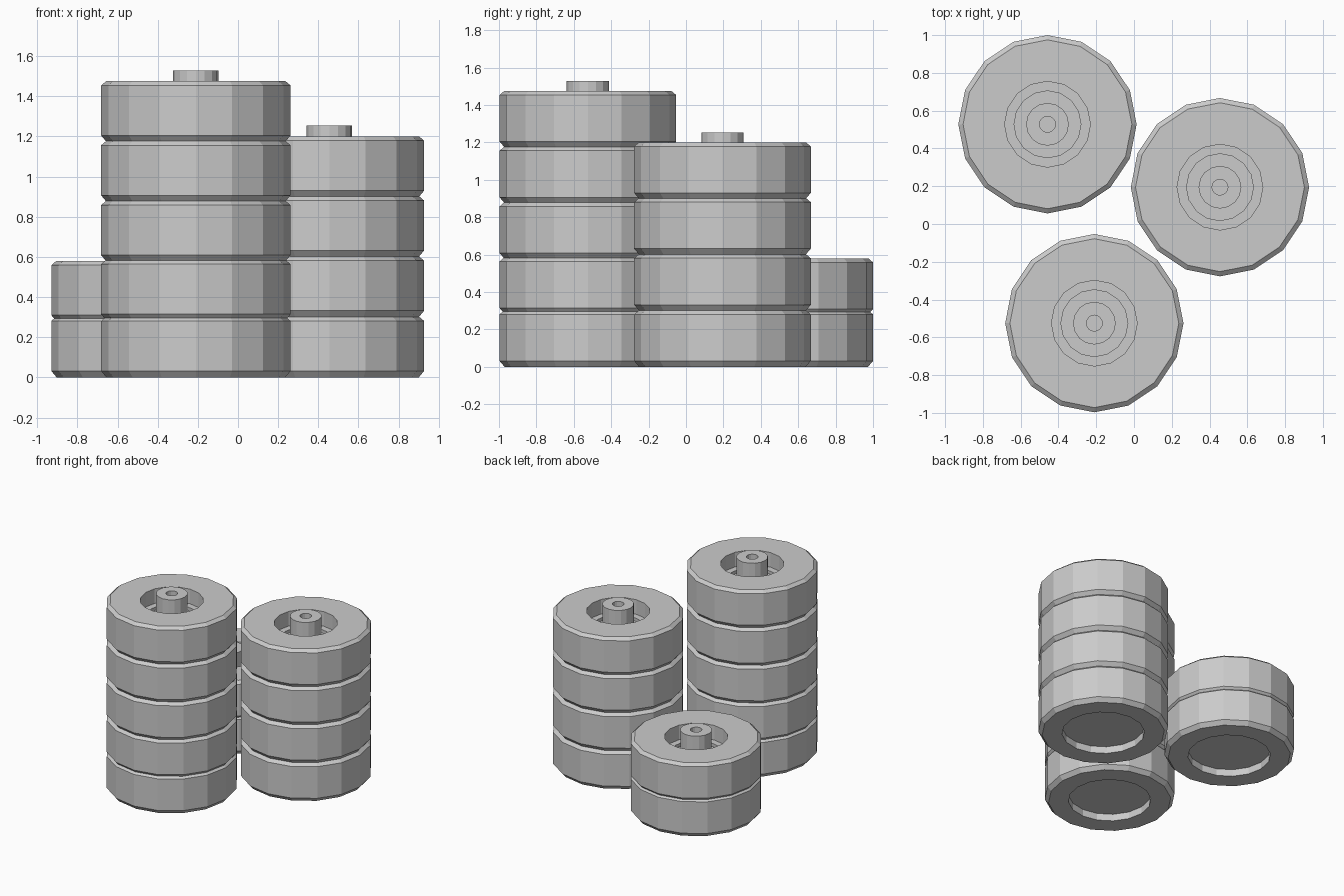
import bpy
import bmesh
from math import cos, sin, tau

cube = bpy.data.objects.get("Cube")
if cube:
    bpy.data.objects.remove(cube, do_unlink=True)

SIDES = 16
HEIGHT = 0.302
RADIUS = 0.472

grey = bpy.data.materials.new("plain grey")
grey.use_nodes = True
colour = (0.6, 0.6, 0.6, 1)
grey.diffuse_color = colour
grey.node_tree.nodes["Principled BSDF"].inputs["Base Color"].default_value = colour


def lathe(name, profile):
    """Turn a (radius, z) profile round z and cap both of its ends."""
    bm = bmesh.new()
    rings = [[bm.verts.new((r * cos(tau * i / SIDES), r * sin(tau * i / SIDES), z))
              for i in range(SIDES)] for r, z in profile]
    for low, high in zip(rings, rings[1:]):
        for i in range(SIDES):
            j = (i + 1) % SIDES
            bm.faces.new((low[i], low[j], high[j], high[i]))
    bm.faces.new(rings[0][::-1])
    bm.faces.new(rings[-1])
    mesh = bpy.data.meshes.new(name)
    bm.to_mesh(mesh)
    bm.free()
    mesh.materials.append(grey)
    return mesh


# Disc: recessed underside, chamfered rim, stepped well, hollow peg
disc = lathe("disc", [
    (0.30, 0.055), (0.30, 0),
    (RADIUS - 0.027, 0), (RADIUS, 0.032),
    (RADIUS, HEIGHT - 0.021), (RADIUS - 0.025, HEIGHT),
    (0.227, HEIGHT), (0.227, HEIGHT - 0.115),
    (0.177, HEIGHT - 0.115), (0.177, HEIGHT - 0.14),
    (0.113, HEIGHT - 0.14), (0.113, HEIGHT + 0.054),
    (0.042, HEIGHT + 0.054), (0.042, HEIGHT - 0.06),
])

# Three stacks: centre and base height of each disc
stacks = {
    "front": (-0.21, -0.525, (0, 0.283, 0.577, 0.875, 1.173)),
    "left": (0.455, 0.195, (0, 0.30, 0.60, 0.898)),
    "back": (-0.458, 0.528, (0, 0.278)),
}
for name, (x, y, bases) in stacks.items():
    for level, z in enumerate(bases, 1):
        ob = bpy.data.objects.new(f"{name}_stack_disc_{level}", disc)
        ob.location = (x, y, z)
        bpy.context.collection.objects.link(ob)
